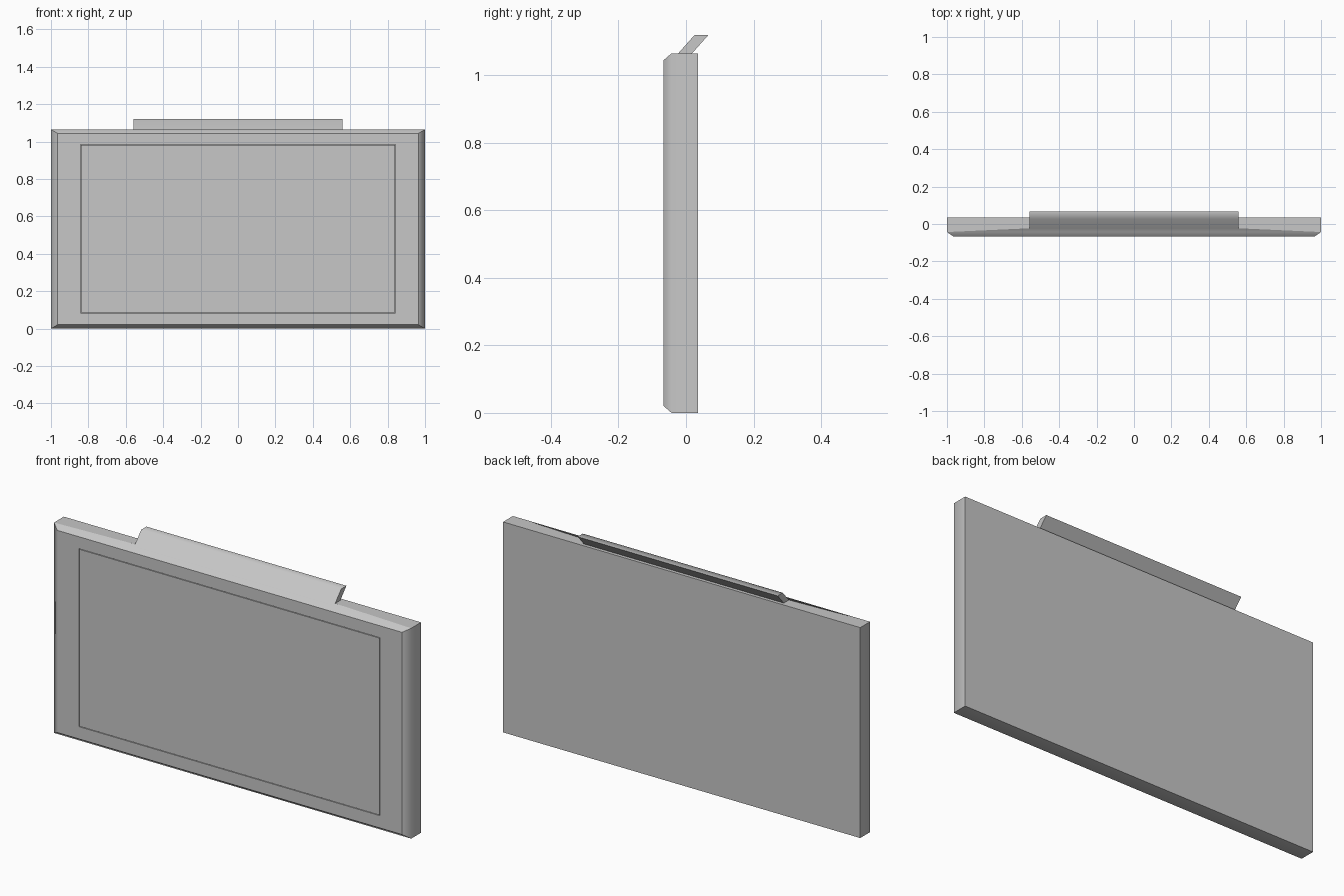
import bpy
import bmesh

default = bpy.data.objects.get("Cube")
if default:
    bpy.data.objects.remove(default, do_unlink=True)

grey = bpy.data.materials.new("plain grey")
grey.use_nodes = True
grey.diffuse_color = (0.57, 0.57, 0.57, 1)
grey.node_tree.nodes["Principled BSDF"].inputs["Base Color"].default_value = (0.57, 0.57, 0.57, 1)

RIM_Y = -0.043          # where the front chamfer starts
STRIP_Y = -0.023        # front foot of the strip
STRIP_LEAN = 0.049      # how far the strip leans back


def rectangle(bm, half_width, low, high, y):
    return [bm.verts.new(p) for p in ((-half_width, y, low), (half_width, y, low),
                                      (half_width, y, high), (-half_width, y, high))]


def skin(bm, rings):
    """Close a solid through matching rectangles; return the bands of faces."""
    bands = []
    for a, b in zip(rings, rings[1:]):
        bands.append([bm.faces.new((a[i], a[(i + 1) % 4], b[(i + 1) % 4], b[i]))
                      for i in range(4)])
    bm.faces.new(rings[0])
    bm.faces.new(rings[-1])
    bmesh.ops.recalc_face_normals(bm, faces=bm.faces)
    return bands


def finish(bm, name):
    bmesh.ops.recalc_face_normals(bm, faces=bm.faces)
    mesh = bpy.data.meshes.new(name)
    bm.to_mesh(mesh)
    bm.free()
    mesh.materials.append(grey)
    obj = bpy.data.objects.new(name, mesh)
    bpy.context.collection.objects.link(obj)
    return obj


# Slab body: back, chamfer start, front rim, then the shallow screen recess
body = bmesh.new()
bands = skin(body, [
    rectangle(body, 1.0, 0, 1.065, 0.035),
    rectangle(body, 1.0, 0, 1.065, RIM_Y),
    rectangle(body, 0.965, 0.021, 1.044, -0.067),
    rectangle(body, 0.843, 0.083, 0.984, -0.067),
    rectangle(body, 0.843, 0.083, 0.984, -0.055),
])

# Leaning strip raised out of the top face
top = bands[0][2]
bmesh.ops.inset_individual(body, faces=[top], thickness=0.01)
for v in top.verts:
    v.co.x = 0.56 if v.co.x > 0 else -0.56
    v.co.y = 0.018 if v.co.y > -0.004 else STRIP_Y
raised = bmesh.ops.extrude_discrete_faces(body, faces=[top])["faces"][0]
for v in raised.verts:
    v.co.y += STRIP_LEAN
    v.co.z = 1.12

# Soft shading only across the rim and the front of the strip
for f in body.faces:
    f.smooth = True
for e in body.edges:
    e.smooth = any(all(abs(v.co.y - y) < 0.001 for v in e.verts)
                   for y in (RIM_Y, STRIP_Y, STRIP_Y + STRIP_LEAN))
display_body = finish(body, "display_body")
weighted = display_body.modifiers.new("Weighted normals", "WEIGHTED_NORMAL")
weighted.keep_sharp = True

# Screen panel sits flush in the recess with a hairline gap around it
panel = bmesh.new()
skin(panel, [rectangle(panel, 0.84, 0.086, 0.981, y) for y in (-0.056, -0.067)])
finish(panel, "screen_panel")
